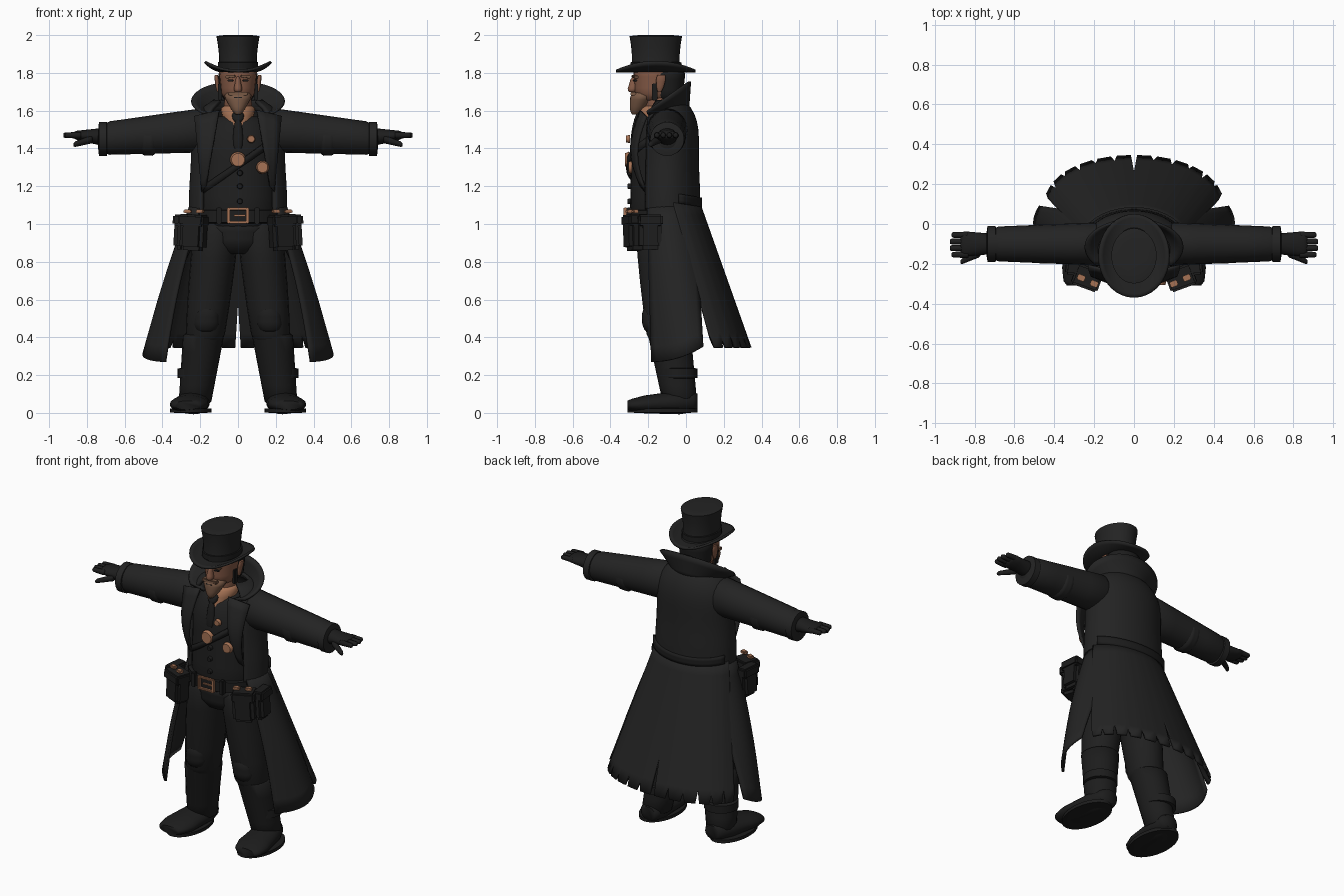
import bpy, bmesh
from math import sin, cos, pi, radians
from mathutils import Vector, Matrix

if "Cube" in bpy.data.objects:
    bpy.data.objects.remove(bpy.data.objects["Cube"])


def material(name, red, green, blue):
    mat = bpy.data.materials.new(name)
    mat.use_nodes = True
    mat.diffuse_color = (red, green, blue, 1)
    bsdf = mat.node_tree.nodes["Principled BSDF"]
    bsdf.inputs["Base Color"].default_value = mat.diffuse_color
    bsdf.inputs["Roughness"].default_value = .9
    return mat


COAT = material("coat black", *[.017] * 3)
CLOTH = material("cloth black", *[.014] * 3)
LEATHER = material("leather black", *[.012] * 3)
SKIN = material("skin brown", .23, .1, .06)
BEARD = material("beard brown", .19, .1, .06)
BRONZE = material("bronze", .38, .17, .09)
SIDES = ((1, "left"), (-1, "right"))


def finish(name, bm, mat, angle=40):
    bmesh.ops.remove_doubles(bm, verts=bm.verts, dist=.0001)
    bmesh.ops.recalc_face_normals(bm, faces=bm.faces)
    mesh = bpy.data.meshes.new(name)
    bm.to_mesh(mesh)
    bm.free()
    mesh.materials.append(mat)
    ob = bpy.data.objects.new(name, mesh)
    bpy.context.collection.objects.link(ob)
    bpy.ops.object.select_all(action="DESELECT")
    ob.select_set(True)
    bpy.context.view_layer.objects.active = ob
    bpy.ops.object.shade_smooth_by_angle(angle=radians(angle))
    return ob


def limb(name, mat, start, end, wide, deep, side=1, bulge=0, dome=.1, count=20):
    """Tapered oval tube with rounded ends; wide and deep run from start to end."""
    start, end = Vector(start), Vector(end)
    start.x *= side
    end.x *= side
    run = [abs(c) for c in end - start]
    first, second = [axis for axis in range(3) if axis != run.index(max(run))]
    steps = [0, dome / 4, dome] + [dome + (1 - 2 * dome) * k / 4 for k in (1, 2, 3)]
    steps += [1 - dome, 1 - dome / 4, 1]
    bm = bmesh.new()
    rings = []
    for t in steps:
        cap = min(1, .6 + .4 * (min(t, 1 - t) / dome) ** .5)
        scale = cap * (1 + bulge * sin(pi * t))
        ring = []
        for k in range(count):
            turn = 2 * pi * k / count
            point = start.lerp(end, t)
            point[first] += scale * cos(turn) * (wide[0] + (wide[1] - wide[0]) * t)
            point[second] += scale * sin(turn) * (deep[0] + (deep[1] - deep[0]) * t)
            ring.append(bm.verts.new(point))
        rings.append(ring)
    for low, high in zip(rings, rings[1:]):
        for k in range(count):
            bm.faces.new((low[k - 1], low[k], high[k], high[k - 1]))
    bm.faces.new(rings[0])
    bm.faces.new(rings[-1])
    return finish(name, bm, mat, 60)


def band(name, mat, centre, height, wide, deep, side=1):
    """Short upright oval ring around a part."""
    top = Vector(centre) + Vector((0, 0, height))
    return limb(name, mat, centre, top, (wide, wide), (deep, deep), side, count=28)


def sheet(name, mat, surface, us, vs, thick=.014):
    """Grid through surface(u, v), given a thickness."""
    bm = bmesh.new()
    grid = [[bm.verts.new(surface(u, v)) for u in us] for v in vs]
    for low, high in zip(grid, grid[1:]):
        for k in range(len(us) - 1):
            bm.faces.new((low[k], low[k + 1], high[k + 1], high[k]))
    ob = finish(name, bm, mat)
    solid = ob.modifiers.new("thickness", "SOLIDIFY")
    solid.thickness, solid.offset = thick, 0
    return ob


def box(name, mat, loc, size, turn=0, lean=0, bevel=.004):
    bm = bmesh.new()
    bmesh.ops.create_cube(bm, size=1, matrix=Matrix.Diagonal((*size, 1)))
    bmesh.ops.bevel(bm, geom=bm.edges[:], offset=bevel, segments=2, affect="EDGES")
    ob = finish(name, bm, mat)
    ob.location, ob.rotation_euler = loc, (0, lean, turn)
    return ob


def disc(name, mat, loc, radius):
    bm = bmesh.new()
    bmesh.ops.create_cone(bm, cap_ends=True, segments=14, radius1=radius, radius2=radius * .8, depth=.02)
    ob = finish(name, bm, mat)
    ob.location, ob.rotation_euler = loc, (pi / 2, 0, 0)
    return ob


def span(low, high, count):
    return [low + (high - low) * k / count for k in range(count + 1)]


def mix(low, high, t):
    return Vector(low).lerp(Vector(high), t)


def coat_ring(angle, z, shrink=1):
    """Oval of the coat body; the angle is measured from the back."""
    return Vector((.25 * shrink * sin(angle), -.1 + .165 * shrink * cos(angle), z))


# Hat
HEAD_Y = -.16
limb("hat_crown", COAT, (0, HEAD_Y, 1.8), (0, HEAD_Y, 2), (.1, .115), (.13, .14), bulge=-.06, dome=.03, count=28)
band("hat_band", LEATHER, (0, HEAD_Y, 1.82), .04, .107, .135)


def brim(u, v):
    x = (.09 + .085 * v) * sin(u)
    return (x, HEAD_Y + (.115 + .095 * v) * cos(u), 1.81 + 1.6 * x * x * v)


sheet("hat_brim", COAT, brim, span(0, 2 * pi, 36), span(0, 1, 5))

# Head
limb("head", SKIN, (0, HEAD_Y, 1.65), (0, HEAD_Y, 1.85), (.085, .105), (.11, .12), dome=.2)
limb("neck", SKIN, (0, -.13, 1.5), (0, -.14, 1.7), (.08, .07), (.08, .08))
limb("nose", SKIN, (0, -.27, 1.78), (0, -.285, 1.7), (.01, .025), (.02, .028), dome=.2)
limb("beard", BEARD, (0, -.27, 1.58), (0, -.22, 1.7), (.02, .08), (.025, .07), bulge=.1, dome=.2)
limb("hair", LEATHER, (0, -.1, 1.65), (0, -.1, 1.83), (.09, .108), (.08, .1), dome=.2)
box("moustache", BEARD, (0, -.28, 1.69), (.1, .03, .02))
box("mouth", LEATHER, (0, -.29, 1.67), (.04, .01, .006), bevel=.001)
for s, side in SIDES:
    limb(side + "_ear", SKIN, (.105, -.14, 1.7), (.115, -.13, 1.79), (.01, .012), (.015, .03), s, dome=.3)
    box(side + "_sideburn", LEATHER, (s * .095, -.165, 1.7), (.02, .03, .09))
    box(side + "_brow", BEARD, (s * .04, -.27, 1.78), (.055, .025, .014), s * .3, s * .1)
    box(side + "_eye", LEATHER, (s * .04, -.27, 1.76), (.03, .012, .009), s * .3, bevel=.002)

# Waistcoat, shirt and tie
limb("waistcoat", CLOTH, (0, -.12, .92), (0, -.12, 1.57), (.21, .2), (.18, .165), dome=.2, count=28)
limb("shirt", BRONZE, (0, -.18, 1.44), (0, -.14, 1.63), (.06, .095), (.1, .095))
limb("tie", LEATHER, (0, -.285, 1.4), (0, -.265, 1.55), (.03, .02), (.015, .015), dome=.3)
limb("tie_knot", LEATHER, (0, -.26, 1.54), (0, -.24, 1.59), (.025, .035), (.02, .02), dome=.3)


def strap(u, v):
    return (u, -.12 - .19 * cos(u * 6), 1.31 + .7 * u + .04 * v)


sheet("chest_strap", LEATHER, strap, span(-.18, .18, 12), (-.5, .5))
for x, z, radius in ((0, 1.34, .043), (.13, 1.3, .035), (.07, 1.45, .022)):
    disc("medallion", BRONZE, (x, -.312 + x * x, z), radius)
for z in (1.12, 1.2, 1.27):
    disc("waistcoat_button", LEATHER, (.01, -.3, z), .016)


# Upper coat, open at the front, with a half belt behind
def upper_coat(u, v):
    return coat_ring(u, 1.05 + .6 * v, 1 - .5 * v ** 8 - .04 * sin(pi * v) ** 4)


def half_belt(u, v):
    return coat_ring(u, 1.12 + .05 * v - .03 * cos(u), 1.06)


def collar(u, v):
    low = (.135 * sin(u), -.11 + .12 * cos(u), 1.58 + .03 * cos(u))
    high = (.245 * sin(u), -.12 + .14 * cos(u), 1.655 + .1 * cos(u))
    return mix(low, high, v)


sheet("coat_body", COAT, upper_coat, span(-2.3, 2.3, 36), span(0, 1, 16), .02)
sheet("back_half_belt", LEATHER, half_belt, span(-1.2, 1.2, 16), span(0, 1, 3), .02)
sheet("collar", COAT, collar, span(-2.25, 2.25, 28), span(0, 1, 4))

# Coat skirt: tattered back and two loose side panels
NOTCHES = span(-1, 1, 12)
columns = sorted(n + gap for n in NOTCHES for gap in (-.025, 0, .025) if abs(n + gap) <= 1)


def back_skirt(u, v):
    if u in NOTCHES:
        v = min(v, .7 if abs(u) < .01 else .92 + .02 * sin(u * 17))
    hem = (.45 * sin(u * 1.35), .34 - .2 * u * u, .345)
    return mix(coat_ring(1.4 * u, 1.12), hem, v)


sheet("back_skirt", COAT, back_skirt, columns, span(0, 1, 10))

for s, side in SIDES:
    def side_skirt(u, v):
        top = coat_ring(s * (2.25 - 1.7 * u), 1.1)
        hem = (s * (.385 + .115 * sin(u * 2.3)), -.18 + .27 * u, .27 + .08 * u * u)
        return mix(top, hem, v) + Vector((s * .02 * sin(pi * v), 0, 0))

    def lapel(u, v):
        inner, outer = .1 + .07 * v, .23 - .04 * v
        return (s * (inner + (outer - inner) * u), -.24 - .05 * sin(pi * v) + .03 * u, 1.6 - .4 * v - .03 * u)

    sheet(side + "_side_skirt", COAT, side_skirt, span(0, 1, 10), span(0, 1, 10))
    sheet(side + "_lapel", COAT, lapel, span(0, 1, 3), span(0, 1, 8))

    # Sleeve, cuff and glove
    limb(side + "_sleeve", COAT, (.14, -.1, 1.5), (.74, -.1, 1.45), (.11, .085), (.12, .085), s)
    limb(side + "_elbow_fold", COAT, (.42, -.1, 1.46), (.53, -.1, 1.46), (.1, .094), (.1, .096), s, dome=.3)
    limb(side + "_cuff", COAT, (.69, -.1, 1.45), (.74, -.1, 1.45), (.09, .09), (.09, .09), s)
    limb(side + "_palm", LEATHER, (.7, -.1, 1.46), (.87, -.1, 1.47), (.05, .065), (.05, .022), s)
    for k in range(4):
        y, tip = -.055 - .033 * k, .93 - .01 * abs(k - 1.5)
        limb(side + "_finger", LEATHER, (.83, y, 1.47), (tip, y, 1.47), (.017, .014), (.018, .014), s, count=8)
    limb(side + "_thumb", LEATHER, (.77, -.14, 1.45), (.87, -.19, 1.42), (.025, .014), (.022, .014), s, count=8)

    # Leg and boot
    limb(side + "_leg", CLOTH, (.11, -.12, 1.02), (.18, -.1, .35), (.12, .1), (.15, .1), s, bulge=.06)
    limb(side + "_knee_patch", LEATHER, (.17, -.18, .43), (.16, -.19, .56), (.07, .06), (.05, .045), s, dome=.3)
    limb(side + "_boot_shaft", LEATHER, (.18, -.09, .43), (.23, -.03, .04), (.11, .085), (.115, .09), s, dome=.05)
    band(side + "_ankle_fold", LEATHER, (.22, -.04, .18), .06, .1, .1, s)
    limb(side + "_boot_foot", LEATHER, (.225, .06, .06), (.27, -.31, .04), (.08, .11), (.07, .04), s, dome=.25)
    band(side + "_sole", LEATHER, (.25, -.125, 0), .025, .11, .185, s)

    # Belt pouches with clasps
    for part, x, y, size, turn in (("_front_pouch", .235, -.27, (.13, .1, .18), .35),
                                   ("_side_pouch", .305, -.19, (.06, .12, .17), .1)):
        box(side + part, LEATHER, (s * x, y, .95), size, s * turn, s * -.06, .02)
        flap = (size[0] + .01, size[1] + .01, .06)
        box(side + part + "_flap", LEATHER, (s * x, y, 1.02), flap, s * turn, s * -.06, .01)
    for x, y in ((.2, -.3), (.265, -.27)):
        box(side + "_clasp", BRONZE, (s * x, y, 1.067), (.04, .03, .018), s * .35)

    # Buckle frame and belt loops
    box(side + "_buckle_post", BRONZE, (s * .05, -.32, 1.045), (.014, .02, .085))
    box("buckle_bar", BRONZE, (0, -.32, 1.045 + s * .036), (.1, .02, .013))
    box(side + "_belt_loop", LEATHER, (s * .1, -.3, 1.043), (.025, .03, .09))

# Hips, belt and buckle pin
limb("hips", CLOTH, (0, -.12, .84), (0, -.12, 1.04), (.16, .21), (.14, .17), dome=.3)
band("belt", LEATHER, (0, -.125, 1), .08, .228, .188)
box("buckle_pin", BRONZE, (.01, -.32, 1.045), (.07, .016, .01))
